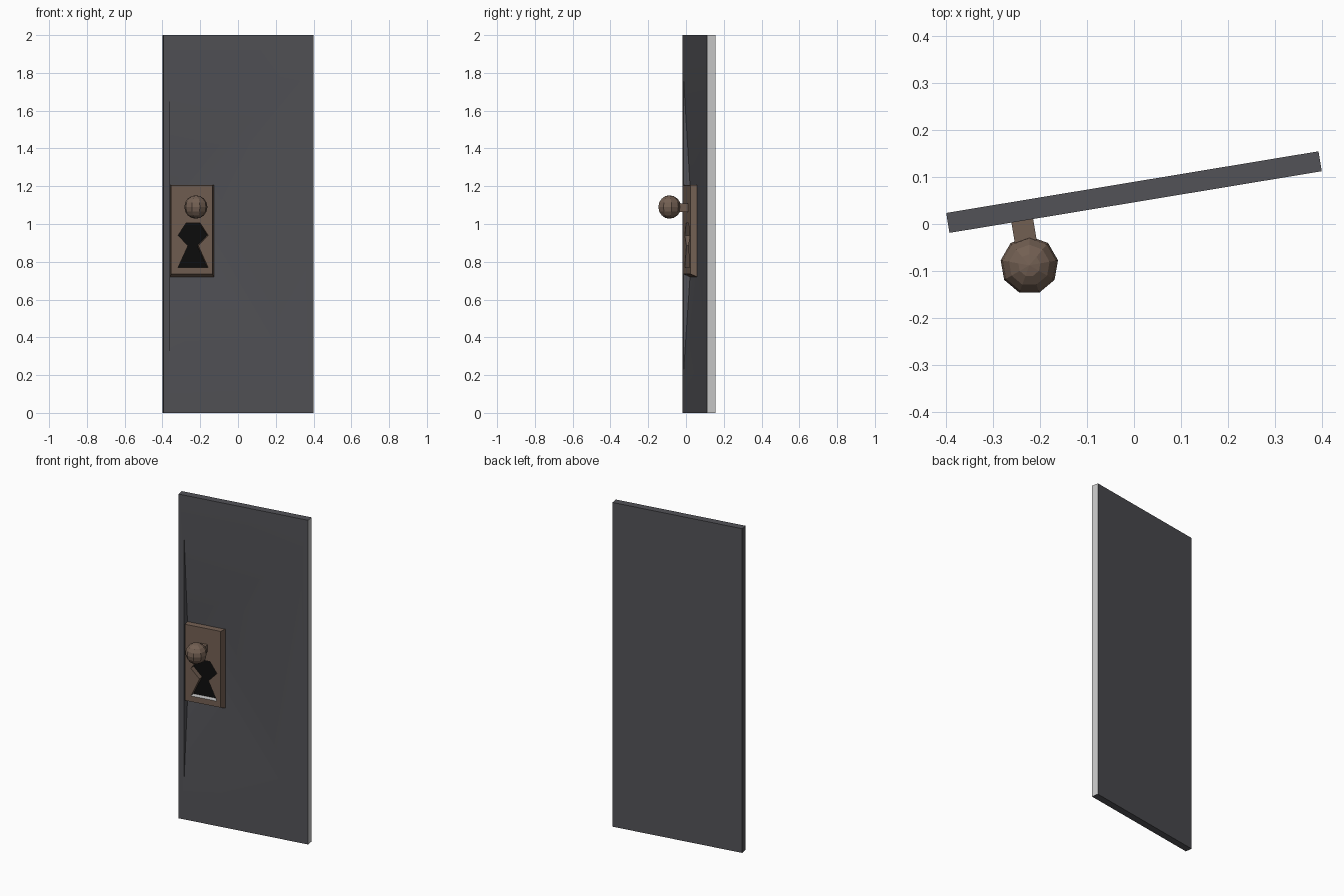
import bpy, bmesh, math
from mathutils import Matrix

if "Cube" in bpy.data.objects:
    bpy.data.objects.remove(bpy.data.objects["Cube"])

ANG = math.radians(9.4)
PLACE = Matrix.Translation((0, 0.068, 0)) @ Matrix.Rotation(ANG, 4, 'Z')
FRONT, BACK, SUNK = -0.0215, 0.0215, 0.0125


def mat(name, r, g, b):
    m = bpy.data.materials.new(name)
    m.diffuse_color = (r, g, b, 1)
    m.use_nodes = True
    m.node_tree.nodes["Principled BSDF"].inputs["Base Color"].default_value = m.diffuse_color
    return m


DARK = mat("dark_slate", 0.085, 0.085, 0.095)
BROWN = mat("brown_metal", 0.17, 0.115, 0.085)
BLACK = mat("black", 0.004, 0.004, 0.004)
GREY = mat("light_grey", 0.6, 0.6, 0.6)


def along(x):
    """World x on the door's front plane -> distance along the door."""
    return (x - 0.0035) / math.cos(ANG)


def rect(x0, x1, z0, z1):
    return [(x0, z0), (x1, z0), (x1, z1), (x0, z1)]


def ring(bm, pts, depth):
    return [bm.verts.new((x, depth, z)) for x, z in pts]


def bridge(bm, a, b):
    n = len(a)
    return [bm.faces.new((a[i], a[(i + 1) % n], b[(i + 1) % n], b[i])) for i in range(n)]


def finish(name, bm, mats, matrix=PLACE, smooth=False):
    me = bpy.data.meshes.new(name)
    bm.to_mesh(me)
    bm.free()
    ob = bpy.data.objects.new(name, me)
    bpy.context.collection.objects.link(ob)
    for m in mats:
        me.materials.append(m)
    ob.matrix_world = matrix
    if smooth:
        bpy.ops.object.select_all(action='DESELECT')
        bpy.context.view_layer.objects.active = ob
        ob.select_set(True)
        bpy.ops.object.shade_smooth_by_angle(angle=math.radians(30))
    return ob


# Door slab: front dishes inward from a rim to the foot of the lock plate
plate_foot = rect(along(-0.354), along(-0.122), 0.72, 1.207)
plate_top = rect(along(-0.354), along(-0.136), 0.735, 1.205)
outer = rect(-0.402, 0.402, 0, 2)
bm = bmesh.new()
back = ring(bm, outer, BACK)
front = ring(bm, outer, FRONT)
rim = ring(bm, rect(along(-0.36), 0.36, 0.21, 1.78), FRONT)
foot = ring(bm, plate_foot, SUNK)
bm.faces.new(back[::-1])
sides = bridge(bm, back, front)
sides[1].material_index = 1
bridge(bm, front, rim)
bridge(bm, rim, foot)
finish("door_slab", bm, [DARK, GREY], smooth=True)

# Lock plate, flush with the rim, with a keyhole cut in it
keyhole = [(along(x), z) for x, z in (
    (-0.317, 0.77), (-0.158, 0.77), (-0.21, 0.885), (-0.158, 0.94),
    (-0.20, 1.005), (-0.275, 1.005), (-0.317, 0.94), (-0.265, 0.885))]
bm = bmesh.new()
foot = ring(bm, plate_foot, SUNK)
top = ring(bm, plate_top, FRONT)
hole = ring(bm, keyhole, FRONT)
bottom = ring(bm, keyhole, SUNK)
bridge(bm, foot, top)
walls = bridge(bm, hole, bottom)
walls[0].material_index = 2
bm.faces.new(bottom).material_index = 1
edges = [bm.edges.get((r[i], r[(i + 1) % len(r)])) for r in (top, hole) for i in range(len(r))]
bmesh.ops.triangle_fill(bm, edges=edges, use_beauty=True, normal=(0, -1, 0))
finish("lock_plate", bm, [BROWN, BLACK, GREY])

# Knob neck
bm = bmesh.new()
c = along(-0.238)
box = rect(c - 0.0235, c + 0.0235, 1.063, 1.108)
a, b = ring(bm, box, FRONT), ring(bm, box, FRONT - 0.045)
bridge(bm, a, b)
bm.faces.new(b)
finish("knob_neck", bm, [BROWN])

# Faceted knob
bm = bmesh.new()
bmesh.ops.create_uvsphere(bm, u_segments=9, v_segments=8, radius=0.062)
finish("knob", bm, [BROWN], Matrix.Translation((-0.223, -0.088, 1.09)))
